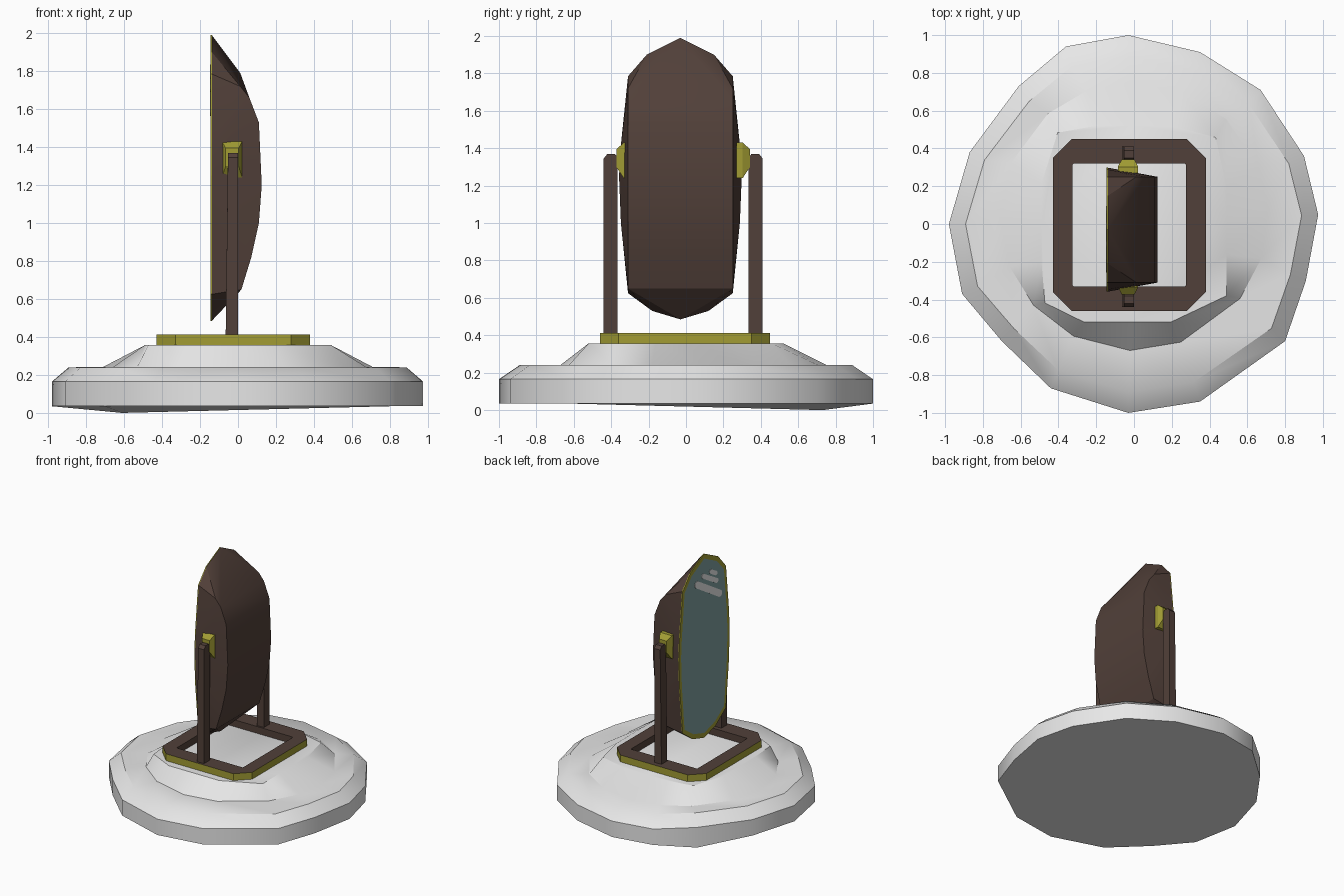
import bpy, bmesh, math
from mathutils import Vector

if "Cube" in bpy.data.objects:
    bpy.data.objects.remove(bpy.data.objects["Cube"])


def mat(name, r, g, b):
    m = bpy.data.materials.new(name)
    m.diffuse_color = (r, g, b, 1)
    m.use_nodes = True
    m.node_tree.nodes["Principled BSDF"].inputs["Base Color"].default_value = m.diffuse_color
    return m


BROWN = mat("dark_wood", 0.083, 0.051, 0.041)
OLIVE = mat("aged_brass", 0.36, 0.335, 0.034)
GLASS = mat("mirror_glass", 0.21, 0.35, 0.35)
SHINE = mat("glint_grey", 0.8, 0.8, 0.8)
WHITE = mat("snow_white", 0.8, 0.8, 0.8)


def finish(name, bm, mats, smooth=None):
    bmesh.ops.recalc_face_normals(bm, faces=bm.faces)
    me = bpy.data.meshes.new(name)
    bm.to_mesh(me)
    bm.free()
    for m in mats:
        me.materials.append(m)
    ob = bpy.data.objects.new(name, me)
    bpy.context.collection.objects.link(ob)
    if smooth:
        bpy.ops.object.select_all(action='DESELECT')
        ob.select_set(True)
        bpy.context.view_layer.objects.active = ob
        bpy.ops.object.shade_smooth_by_angle(angle=math.radians(smooth))
    return ob


def hull_bm(pts):
    """Convex solid around a few points, with coplanar faces merged."""
    bm = bmesh.new()
    for p in pts:
        bm.verts.new(p)
    bmesh.ops.convex_hull(bm, input=bm.verts)
    bmesh.ops.delete(bm, geom=[v for v in bm.verts if not v.link_faces], context='VERTS')
    bmesh.ops.dissolve_limit(bm, angle_limit=math.radians(1.5),
                             verts=bm.verts, edges=bm.edges)
    bm.normal_update()
    return bm


def loft_bm(rings, cap=False, loop=False):
    bm = bmesh.new()
    vs = [[bm.verts.new(p) for p in r] for r in rings]
    pairs = list(zip(vs, vs[1:])) + ([(vs[-1], vs[0])] if loop else [])
    n = len(vs[0])
    for a, b in pairs:
        for i in range(n):
            j = (i + 1) % n
            bm.faces.new((a[i], a[j], b[j], b[i]))
    if cap:
        bm.faces.new(vs[0][::-1])
        bm.faces.new(vs[-1])
    return bm


# Uneven snowy base: rim, lip, dip and a raised square-ish plateau
outline = [(-.03, 1), (.35, .91), (.67, .71), (.9, .36), (.975, .05), (.91, -.3),
           (.8, -.62), (.35, -.94), (-.03, -1), (-.44, -.87), (-.7, -.62),
           (-.91, -.37), (-.98, 0), (-.87, .38), (-.61, .73), (-.36, .94)]
bottom, side, lip, foot, plateau = [], [], [], [], []
for i, (x, y) in enumerate(outline):
    d = Vector((x, y)).normalized()
    r = min(.49 / max(abs(d.x), .01), .52 / max(abs(d.y), .01), .63)
    bottom.append((x, y, 0 if i == 14 else .035))
    side.append((x, y, .165))
    lip.append((x * .91, y * .89, .24))
    foot.append((d.x * .71, d.y * .71 + .04, .242))
    plateau.append((d.x * r, d.y * r, .357))
base = loft_bm([bottom, side, lip, foot, plateau], cap=True)
finish("snow_base", base, [WHITE], 36)

# Foot frame: chamfered ring, brown top with brass outer edge
CX, CY = -.025, -.005


def rect(hx, hy, c, z):
    q = [(hx, hy - c), (hx - c, hy), (-hx + c, hy), (-hx, hy - c),
         (-hx, -hy + c), (-hx + c, -hy), (hx - c, -hy), (hx, -hy + c)]
    return [(CX + x, CY + y, z) for x, y in q]


frame = loft_bm([rect(.405, .455, .1, .355), rect(.405, .455, .1, .413),
                 rect(.30, .325, .006, .413), rect(.30, .325, .006, .355)], loop=True)
frame.normal_update()
for f in frame.faces:
    c = f.calc_center_median()
    outer = abs(c.x - CX) > .33 or abs(c.y - CY) > .42
    f.material_index = 1 if abs(f.normal.z) < .5 and outer else 0
finish("foot_frame", frame, [BROWN, OLIVE])

# Posts and tapered pivot brackets, mirrored about the middle of the stand
for s, label in ((-1, "near"), (1, "far")):
    def Y(y):
        return -.015 + s * y
    post = [(x, Y(y), .40) for x in (-.065, .0) for y in (.35, .425)]
    post += [(x, Y(y), z) for x in (-.053, .0)
             for y, z in ((.35, 1.35), (.365, 1.37), (.405, 1.37), (.425, 1.345))]
    finish(label + "_post", hull_bm(post), [BROWN])
    bracket = [(x, Y(y), z) for x in (-.085, .022) for y in (.285, .318)
               for z in (1.24, 1.43)]
    bracket += [(x, Y(.357), z) for x in (-.065, .003) for z in (1.30, 1.395)]
    finish(label + "_pivot_bracket", hull_bm(bracket), [OLIVE])

# Mirror shell: flat oval front, bowed wooden back
FX, MY, RIM = -.145, -.03, .007
oval = [(0, 1.99), (.18, 1.9), (.28, 1.785), (.318, 1.42), (.328, 1.25),
        (.318, 1.0), (.28, .625), (.15, .53), (0, .485)]
bow = [(.012, 1.72), (.06, 1.66), (.11, 1.53), (.122, 1.3), (.125, 1.2),
       (.11, 1.0), (.07, .82), (.018, .65)]


def oval_at(x):
    return [(x, MY + s * y, z) for s in (-1, 1) for y, z in oval]


pts = oval_at(FX + RIM) + [(x, MY + s * .28, z) for s in (-1, 1) for x, z in bow]
pts.append((.012, MY, 1.79))
finish("mirror_shell", hull_bm(pts), [BROWN], 20)

# Thin brass rim with the glass inset, a little wider at top and bottom
plate = hull_bm(oval_at(FX) + oval_at(FX + RIM))
front = min(plate.faces, key=lambda f: f.normal.x)
bmesh.ops.inset_region(plate, faces=[front], thickness=.028)
front.material_index = 1
for v in front.verts:
    v.co.z = 1.2375 + (v.co.z - 1.2375) * .985
finish("mirror_rim_and_glass", plate, [OLIVE, GLASS])

# Three slanted glints on the glass, as thin rounded plates
for k, (y0, z0, y1, z1, r) in enumerate(((.07, 1.775, -.23, 1.59, .027),
                                         (-.01, 1.815, -.19, 1.71, .019),
                                         (-.11, 1.815, -.18, 1.775, .017))):
    a = math.atan2(z1 - z0, y1 - y0)
    pts = []
    for i in range(6):
        t = a - math.pi / 2 + math.pi * i / 5
        for cy, cz, sg in ((y1, z1, 1), (y0, z0, -1)):
            for x in (FX, FX - .003):
                pts.append((x, cy + sg * r * math.cos(t), cz + sg * r * math.sin(t)))
    finish("glass_glint_%d" % (k + 1), hull_bm(pts), [SHINE])
